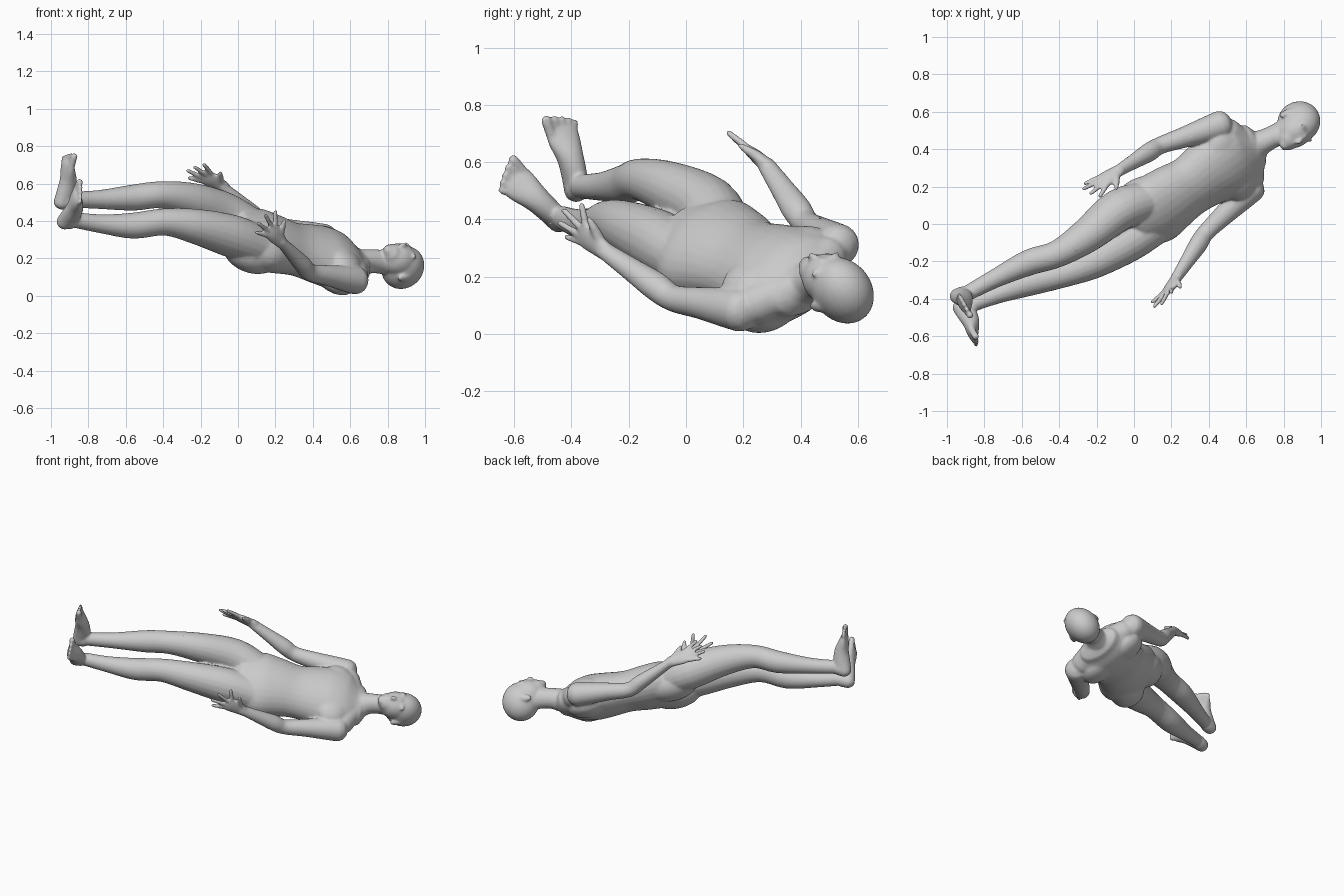
import bpy, bmesh, math
from mathutils import Vector as V, Matrix

if "Cube" in bpy.data.objects:
    bpy.data.objects.remove(bpy.data.objects["Cube"])

bm = bmesh.new()


def spline(a, b, c, d, t):
    return 0.5 * (2*b + (c-a)*t + (2*a-5*b+4*c-d)*t*t + (3*b-a-3*c+d)*t**3)


def tube(secs, lat0, lat1=None, steps=4, n=20):
    """Closed loft of ellipses: secs = (centre, half width along lat, half depth)."""
    lat0 = V(lat0).normalized()
    lat1 = V(lat1).normalized() if lat1 else lat0
    s = [(V(p), V((w, d))) for p, w, d in secs]
    s = [s[0]] + s + [s[-1]]
    path = []
    for i in range(1, len(s) - 2):
        last = i == len(s) - 3
        for k in range(steps + last):
            path.append([spline(*(s[i+j-1][m] for j in range(4)), k/steps) for m in (0, 1)])
    # rounded ends
    for end in (0, -1):
        p, r = path[end]
        q = path[1 if end == 0 else -2][0]
        out = (p - q).normalized() * min(r) * 0.8
        for ang in (30, 60, 82):
            a = math.radians(ang)
            item = [p + out * math.sin(a), r * math.cos(a)]
            path.insert(0, item) if end == 0 else path.append(item)
    rings = []
    for i, (p, r) in enumerate(path):
        t = (path[min(i+1, len(path)-1)][0] - path[max(i-1, 0)][0]).normalized()
        l = lat0.lerp(lat1, i / (len(path)-1))
        l = (l - t * l.dot(t)).normalized()
        d = t.cross(l)
        rings.append([bm.verts.new(p + l*r.x*math.cos(2*math.pi*k/n) + d*r.y*math.sin(2*math.pi*k/n))
                      for k in range(n)])
    for a, b in zip(rings, rings[1:]):
        for k in range(n):
            bm.faces.new((a[k], a[(k+1) % n], b[(k+1) % n], b[k]))
    bm.faces.new(rings[0][::-1])
    bm.faces.new(rings[-1])


def frame(lat, up, origin):
    up = V(up).normalized()
    lat = V(lat)
    lat = (lat - up*lat.dot(up)).normalized()
    nor = lat.cross(up)
    m = Matrix((lat, up, nor)).transposed().to_4x4()
    m.translation = V(origin)
    return m


def blob(m, pos, size):
    bmesh.ops.create_uvsphere(bm, u_segments=24, v_segments=16, radius=1,
                              matrix=m @ Matrix.Translation(pos) @ Matrix.Diagonal((*size, 1)))


SH = (.38, -.78, -.51)      # across the shoulders
HP = (.27, -.72, -.64)      # across the hips

# torso
tube([((.03, .02, .335), .16, .11), ((.11, .075, .303), .21, .138), ((.20, .14, .278), .195, .138),
      ((.30, .205, .25), .175, .127), ((.40, .275, .225), .195, .138), ((.48, .325, .205), .215, .142),
      ((.56, .37, .178), .215, .125), ((.62, .405, .165), .15, .09)], HP, SH, n=28)
hips = frame(HP, (.79, .55, -.25), (.10, .07, .305))
chest = frame(SH, (.79, .55, -.25), (.47, .315, .205))
for s in (-1, 1):
    blob(hips, (s*.085, -.04, -.045), (.115, .17, .10))
    blob(chest, (s*.10, .03, .05), (.12, .11, .07))
    blob(chest, (s*.10, .05, -.055), (.125, .12, .075))

# neck and shoulder slopes
tube([((.56, .375, .17), .10, .08), ((.65, .42, .175), .078, .073), ((.72, .455, .185), .06, .065),
      ((.82, .505, .175), .06, .07)], SH)
for p in ((.47, .525, .30), (.63, .205, .085)):
    tube([((.68, .435, .17), .05, .05), (V((.63, .40, .17)).lerp(V(p), .35), .07, .072),
          (V((.60, .385, .17)).lerp(V(p), .8), .072, .074)], (.79, .55, -.25))

# head
head = frame((.42, -.65, -.60), (.86, .5, -.03), (.876, .535, .160))
blob(head, (0, .01, -.01), (.101, .117, .124))
blob(head, (0, -.035, .04), (.087, .105, .09))
blob(head, (0, -.088, .074), (.060, .055, .056))
blob(head, (0, -.122, .100), (.033, .025, .027))
blob(head, (0, -.045, .132), (.014, .024, .021))
blob(head, (0, -.02, .121), (.010, .035, .015))
blob(head, (0, -.085, .118), (.024, .014, .015))
for s in (-1, 1):
    blob(head, (s*.035, .012, .106), (.034, .012, .012))
    blob(head, (s*.100, -.03, -.008), (.011, .038, .022))


def hand(wrist, tips):
    wrist, tips = V(wrist), [V(t) for t in tips]
    mid = (tips[1] + tips[2]) / 2
    d = (mid - wrist).normalized()
    lat = tips[0] - tips[3]
    lat = (lat - d*lat.dot(d)).normalized()
    tube([(wrist - d*.02, .034, .027), (wrist + d*.03, .043, .025), (wrist + d*.08, .051, .021),
          (wrist + d*.105, .047, .015)], lat)
    for tip, off in zip(tips, (.037, .013, -.012, -.036)):
        k = wrist + d*.10 + lat*off
        tube([(k, .014, .014), (k.lerp(tip, .5), .0135, .0135), (k.lerp(tip, .96), .0115, .0115)], lat, n=10)
    k = wrist + d*.03 + lat*.03
    tube([(k, .021, .019), (k.lerp(tips[4], .5), .017, .017), (k.lerp(tips[4], .95), .011, .011)],
         lat.cross(d), n=10)


def arm(shoulder, elbow, wrist, tips):
    s, e, w = V(shoulder), V(elbow), V(wrist)
    tube([(s, .078, .076), (s.lerp(e, .22), .071, .070), (s.lerp(e, .6), .057, .056), (e, .047, .047),
          (e.lerp(w, .25), .052, .047), (e.lerp(w, .6), .042, .038), (w, .032, .027)], SH)
    hand(w, tips)


arm((.465, .53, .308), (.14, .42, .385), (-.09, .28, .59),
    [(-.185, .145, .705), (-.235, .16, .69), (-.275, .185, .672), (-.265, .215, .63), (-.095, .185, .66)])
arm((.63, .195, .083), (.385, -.045, .125), (.225, -.29, .295),
    [(.20, -.365, .455), (.145, -.43, .435), (.105, -.445, .39), (.095, -.42, .34), (.25, -.34, .405)])


def foot(shin, heel, toe, side):
    shin, heel, toe = V(shin).normalized(), V(heel), V(toe)
    d = (toe - heel).normalized()
    lat = shin.cross(d).normalized()
    if lat.dot(V(SH)) * side < 0:
        lat = -lat                      # towards the other foot
    top = -(shin - d*shin.dot(d)).normalized()
    at = lambda t, h, l=0: heel.lerp(toe, t) + top*h + lat*l
    tube([(at(-.02, 0), .041, .043), (at(.2, .014), .043, .053), (at(.45, .012), .048, .046),
          (at(.68, -.006), .061, .032), (at(.80, -.014), .061, .022)], lat)
    for i in range(5):
        off = (.043, .014, -.010, -.032, -.052)[i]
        ln = (1.0, .985, .95, .91, .86)[i]
        r = (.019, .0135, .013, .0125, .012)[i]
        tube([(at(.74, -.012, off*.95), r, r), (at(ln, -.014, off*1.15), r, r)], lat, n=10)


def leg(pts, radii, heel, toe, side):
    tube([(p, r, r*k) for p, (r, k) in zip(pts, radii)], HP)
    ankle = V(pts[-1])
    blob(Matrix.Translation(ankle.lerp(V(heel), .5)), (0, 0, 0), (.044, .044, .044))
    foot(ankle - V(pts[4]), heel, toe, side)


R = [(.105, 1), (.111, 1.05), (.092, 1.05), (.073, 1), (.070, 1), (.051, 1), (.041, 1.05)]
leg([(.07, .125, .365), (-.08, .075, .442), (-.25, -.06, .51), (-.41, -.16, .54), (-.56, -.205, .525),
     (-.74, -.29, .515), (-.89, -.37, .515)], R, (-.945, -.385, .50), (-.885, -.44, .76), 1)
leg([(.12, .0, .265), (-.03, -.09, .318), (-.22, -.20, .37), (-.39, -.27, .395), (-.56, -.315, .375),
     (-.73, -.375, .385), (-.87, -.43, .405)], R, (-.93, -.445, .395), (-.825, -.63, .57), -1)

# one continuous skin
bmesh.ops.recalc_face_normals(bm, faces=bm.faces)
mesh = bpy.data.meshes.new("reclining_figure")
bm.to_mesh(mesh)
bm.free()
body = bpy.data.objects.new("reclining_figure", mesh)
bpy.context.collection.objects.link(body)
re = body.modifiers.new("skin", 'REMESH')
re.mode, re.voxel_size, re.use_smooth_shade = 'VOXEL', 0.0065, True
sm = body.modifiers.new("soften", 'SMOOTH')
sm.factor, sm.iterations = 0.5, 12
de = body.modifiers.new("lighten", 'DECIMATE')
de.ratio = 0.3
